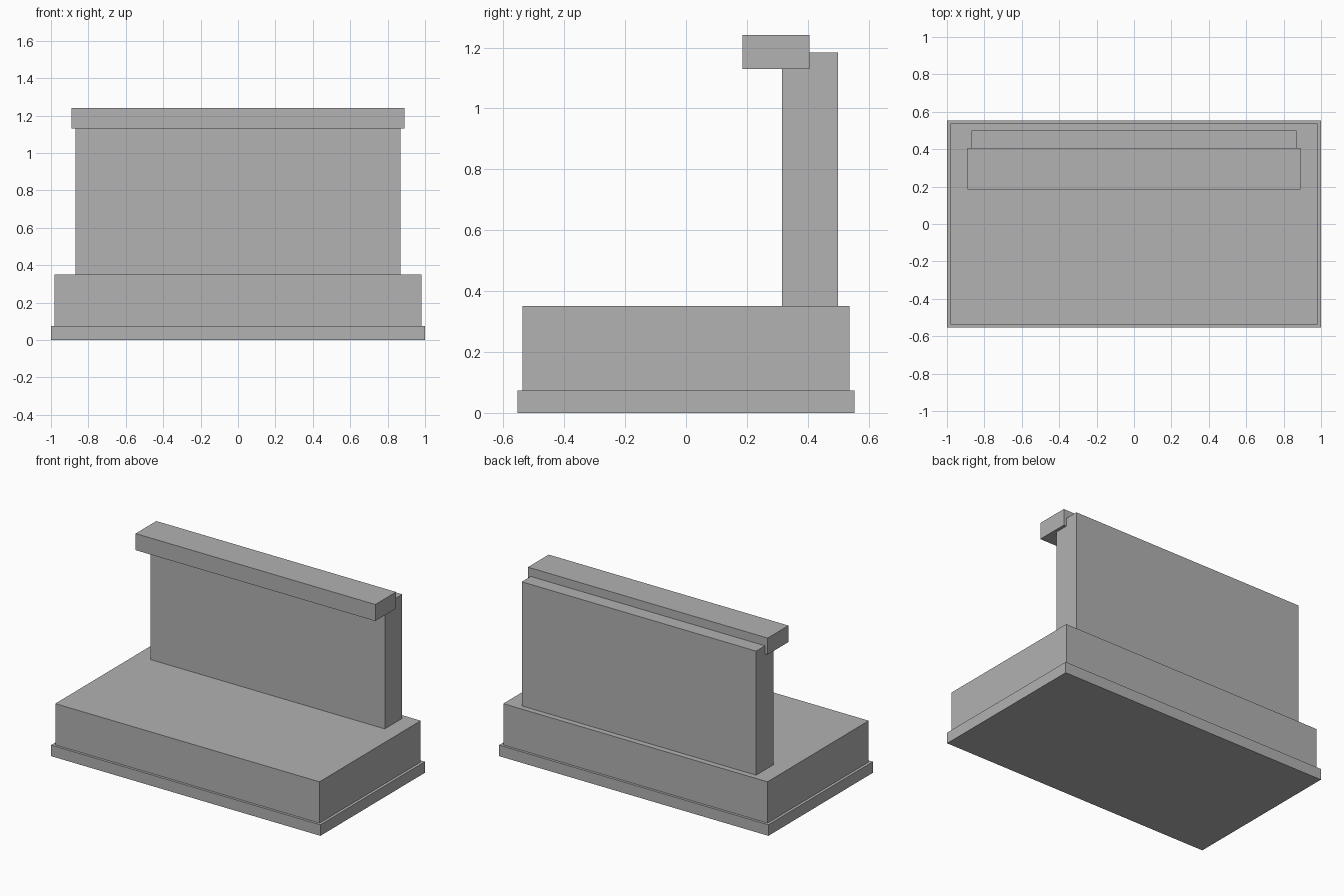
import bpy
import bmesh
from mathutils import Vector

cube = bpy.data.objects.get("Cube")
if cube:
    bpy.data.objects.remove(cube, do_unlink=True)

GREY = (0.445, 0.445, 0.445, 1)
grey = bpy.data.materials.new("plain grey")
grey.use_nodes = True
grey.diffuse_color = GREY
grey.node_tree.nodes["Principled BSDF"].inputs["Base Color"].default_value = GREY


def block(name, half_width, y_range, z_range):
    """Box centred on x = 0, spanning the given depth and height ranges."""
    (y0, y1), (z0, z1) = y_range, z_range
    bm = bmesh.new()
    bmesh.ops.create_cube(bm, size=1)
    bmesh.ops.scale(bm, verts=bm.verts, vec=Vector((2 * half_width, y1 - y0, z1 - z0)))
    bmesh.ops.translate(bm, verts=bm.verts, vec=Vector((0, (y0 + y1) / 2, (z0 + z1) / 2)))
    mesh = bpy.data.meshes.new(name)
    bm.to_mesh(mesh)
    bm.free()
    mesh.materials.append(grey)
    obj = bpy.data.objects.new(name, mesh)
    bpy.context.collection.objects.link(obj)
    return obj


# Stepped base
block("base_plinth", 1.0, (-0.554, 0.554), (0, 0.074))
block("base_slab", 0.981, (-0.537, 0.537), (0.074, 0.351))

# Upright panel at the back, with an overhanging rail along its front top edge
block("back_panel", 0.87, (0.315, 0.499), (0.351, 1.184))
block("top_rail", 0.89, (0.185, 0.405), (1.13, 1.241))
